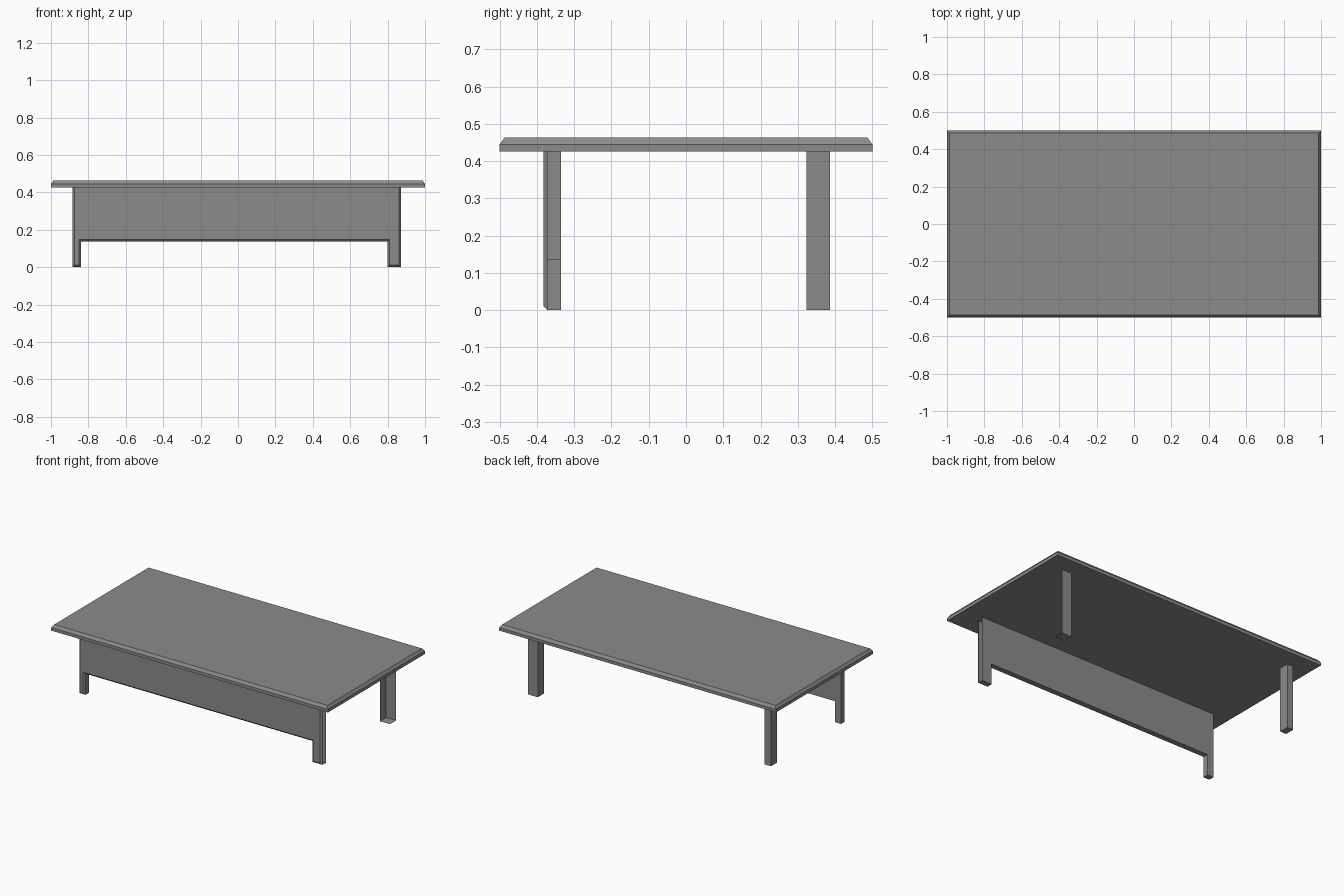
import bpy
import bmesh

cube = bpy.data.objects.get("Cube")
if cube:
    bpy.data.objects.remove(cube, do_unlink=True)

grey = bpy.data.materials.new("plain grey")
grey.use_nodes = True
colour = (0.26, 0.26, 0.26, 1)
grey.diffuse_color = colour
grey.node_tree.nodes["Principled BSDF"].inputs["Base Color"].default_value = colour

TOP_Z = 0.425    # underside of the tabletop
BEVEL = 0.011    # chamfer around the front panel


def finish(name, bm):
    mesh = bpy.data.meshes.new(name)
    bm.to_mesh(mesh)
    bm.free()
    mesh.materials.append(grey)
    obj = bpy.data.objects.new(name, mesh)
    bpy.context.collection.objects.link(obj)
    return obj


def box(name, x0, x1, y0, y1, z0, z1, open_sides=(), top_inset=0):
    """Box with optional open sides (named by normal) and a chamfered upper rim."""
    bm = bmesh.new()
    bmesh.ops.create_cube(bm, size=1)
    for v in bm.verts:
        v.co.x = x1 if v.co.x > 0 else x0
        v.co.y = y1 if v.co.y > 0 else y0
        v.co.z = z1 if v.co.z > 0 else z0
    bm.normal_update()
    normals = {"+x": (1, 0, 0), "-y": (0, -1, 0), "+z": (0, 0, 1)}

    def facing(side):
        return [f for f in bm.faces
                if sum(a * b for a, b in zip(f.normal, normals[side])) > 0.9]

    if top_inset:
        bmesh.ops.inset_region(bm, faces=facing("+z"), thickness=top_inset)
        for v in facing("+z")[0].verts:
            pass
        inner = min(facing("+z"), key=lambda f: abs(f.calc_center_median().x)
                    + abs(f.calc_center_median().y))
        for v in inner.verts:
            v.co.z += top_inset
    gone = [f for side in open_sides for f in facing(side)]
    if gone:
        bmesh.ops.delete(bm, geom=gone, context="FACES")
    return finish(name, bm)


def panel_outline(bm, y, inset):
    """Panel with a foot at each end, as one loop in the xz plane."""
    left, right = -0.885 + inset, 0.872 - inset
    foot_l, foot_r = -0.84 - inset, 0.80 + inset
    arch = 0.137 + inset
    points = [(left, TOP_Z), (left, inset), (foot_l, inset), (foot_l, arch),
              (foot_r, arch), (foot_r, inset), (right, inset), (right, TOP_Z)]
    return [bm.verts.new((x, y, z)) for x, z in points]


# Tabletop with chamfered upper rim
box("tabletop", -1, 1, -0.5, 0.5, TOP_Z, 0.445, top_inset=0.018)

# Back legs; one is an open corner shape
box("back_right_leg", -0.885, -0.84, 0.323, 0.387, 0, TOP_Z)
box("back_left_leg", 0.80, 0.872, 0.323, 0.387, 0, TOP_Z,
    open_sides=("+x", "-y", "+z"))

# Front panel with feet: chamfered face, open left end and top
bm = bmesh.new()
face = panel_outline(bm, -0.383, BEVEL)
edge = panel_outline(bm, -0.372, 0)
back = panel_outline(bm, -0.336, 0)
bm.faces.new(face)
bm.faces.new(back[::-1])
last = len(face) - 2
for i in range(last + 1):
    bm.faces.new((face[i + 1], face[i], edge[i], edge[i + 1]))
    if i < last:
        bm.faces.new((edge[i + 1], edge[i], back[i], back[i + 1]))
finish("front_panel", bm)
